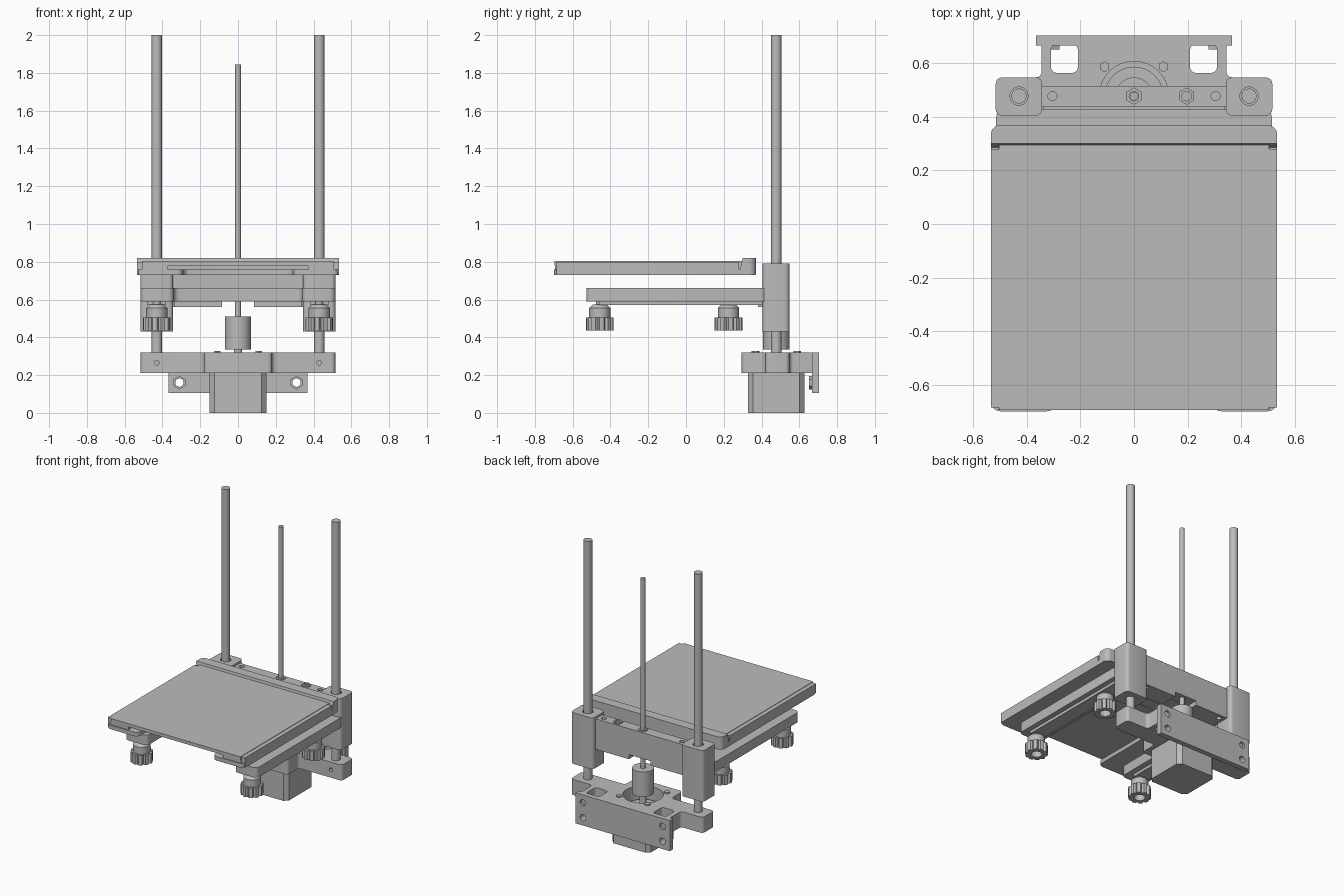
import bpy, bmesh, math
from mathutils import Matrix

if bpy.data.objects.get("Cube"):
    bpy.data.objects.remove(bpy.data.objects["Cube"])

grey = bpy.data.materials.new("mid_grey")
grey.use_nodes = True
COLOUR = (0.5, 0.5, 0.5, 1)
grey.diffuse_color = COLOUR
grey.node_tree.nodes["Principled BSDF"].inputs["Base Color"].default_value = COLOUR


def finish(bm, name):
    bmesh.ops.recalc_face_normals(bm, faces=bm.faces)
    mesh = bpy.data.meshes.new(name)
    bm.to_mesh(mesh)
    bm.free()
    ob = bpy.data.objects.new(name, mesh)
    mesh.materials.append(grey)
    bpy.context.collection.objects.link(ob)
    return ob


def prism(name, pts, z0, z1, radius=0.0, segs=4):
    """Outline extruded upwards, with its vertical edges rounded."""
    bm = bmesh.new()
    face = bm.faces.new([bm.verts.new((x, y, z0)) for x, y in pts])
    new = bmesh.ops.extrude_face_region(bm, geom=[face])["geom"]
    for v in new:
        if isinstance(v, bmesh.types.BMVert):
            v.co.z = z1
    if radius:
        edges = [e for e in bm.edges if abs(e.verts[0].co.z - e.verts[1].co.z) > 1e-5]
        bmesh.ops.bevel(bm, geom=edges, offset=radius, segments=segs,
                        profile=0.5, affect='EDGES')
    return finish(bm, name)


def box(name, x0, x1, y0, y1, z0, z1, radius=0.0, segs=4):
    return prism(name, [(x0, y0), (x1, y0), (x1, y1), (x0, y1)], z0, z1, radius, segs)


def cyl(name, x, y, z0, z1, r, sides=32, axis='Z', r2=None):
    """Cylinder; with axis Y the last two positions run along y."""
    bm = bmesh.new()
    bmesh.ops.create_cone(bm, cap_ends=True, segments=sides, radius1=r,
                          radius2=r if r2 is None else r2, depth=z1 - z0)
    mid = (z0 + z1) / 2
    if axis == 'Z':
        move = Matrix.Translation((x, y, mid))
    else:
        move = Matrix.Translation((x, mid, y)) @ Matrix.Rotation(-math.pi / 2, 4, 'X')
    bm.transform(move)
    return finish(bm, name)


def cut(ob, *cutters):
    for c in cutters:
        c.hide_render = True
        mod = ob.modifiers.new("cut", 'BOOLEAN')
        mod.operation = 'DIFFERENCE'
        mod.solver = 'EXACT'
        mod.object = c
        bpy.context.view_layer.objects.active = ob
        bpy.ops.object.modifier_apply(modifier=mod.name)
        bpy.data.objects.remove(c)


def mirrored(half):
    """Close a right-hand outline, listed front to back, with its mirror image."""
    return half + [(-x, y) for x, y in reversed(half)]


ROD_X, ROD_Y = 0.43, 0.478
SIDES = (("left", 1), ("right", -1))

# Motor with shaft, coupler and lead screw
box("motor_body", -0.15, 0.15, ROD_Y - 0.15, ROD_Y + 0.15, 0, 0.21, 0.026, 1)
cyl("motor_boss", 0, ROD_Y, 0.21, 0.235, 0.11)
cyl("motor_shaft", 0, ROD_Y, 0.235, 0.34, 0.022)
coupler = cyl("shaft_coupler", 0, ROD_Y, 0.335, 0.51, 0.07)
cyl("lead_screw", 0, ROD_Y, 0.335, 1.845, 0.016, 20)

# Base bracket with rod clamps and back flange
base = prism("base_bracket", mirrored([
    (0.18, 0.295), (0.18, 0.42), (0.515, 0.42), (0.515, 0.548),
    (0.345, 0.548), (0.345, 0.69)]), 0.21, 0.32, 0.022)
cut(base, cyl("c", 0, ROD_Y, 0.1, 0.4, 0.13))
for s in (1, -1):
    cut(base, box("c", s * 0.26 - 0.05, s * 0.26 + 0.05, 0.565, 0.672, 0.1, 0.4, 0.02),
        cyl("c", s * ROD_X, 0.265, 0.38, 0.46, 0.013, 16, 'Y'))
flange = box("back_flange", -0.367, 0.367, 0.668, 0.705, 0.105, 0.32)
for s in (1, -1):
    for z in (0.16, 0.265):
        cut(flange, cyl("c", s * 0.31, z, 0.6, 0.8, 0.022, 20, 'Y'))
    nut = cyl("flange_nut", s * 0.31, 0.16, 0.652, 0.668, 0.036, 6, 'Y')
    cut(nut, cyl("c", s * 0.31, 0.16, 0.6, 0.8, 0.022, 20, 'Y'))
    for y in (ROD_Y - 0.11, ROD_Y + 0.11):
        cyl("motor_screw", s * 0.11, y, 0.32, 0.328, 0.02, 6)

# Guide rods
for side, s in SIDES:
    cyl(side + "_guide_rod", s * ROD_X, ROD_Y, 0.21, 2.0, 0.028)

# Carriage: bearing blocks joined by a beam
for side, s in SIDES:
    block = box(side + "_bearing_block", s * ROD_X - 0.087, s * ROD_X + 0.087,
                0.405, 0.548, 0.43, 0.79, 0.024)
    cut(block, cyl("c", s * ROD_X, ROD_Y, 0.3, 0.9, 0.034))
beam = box("carriage_beam", -0.36, 0.36, 0.44, 0.515, 0.56, 0.775)
cut(beam, box("c", -0.085, 0.085, 0.4, 0.6, 0.5, 0.592),
    cyl("c", 0, ROD_Y, 0.5, 0.9, 0.02, 20))
for x in (-0.305, 0.305):
    cut(beam, cyl("c", x, ROD_Y, 0.5, 0.9, 0.017, 16))
for x in (0, 0.197):
    nut = cyl("beam_nut", x, ROD_Y, 0.775, 0.782, 0.032, 6)
    cut(nut, cyl("c", x, ROD_Y, 0.7, 0.9, 0.018, 16))

# Forked carrier under the bed, with a rib below each arm
prism("carrier_fork", mirrored([
    (0.34, 0.25), (0.34, -0.528), (0.515, -0.528), (0.515, 0.43)]),
    0.59, 0.66, 0.03)
box("carrier_rear_rib", -0.34, 0.34, 0.38, 0.445, 0.56, 0.6)
cut(bpy.data.objects["carrier_rear_rib"],
    box("c", -0.085, 0.085, 0.3, 0.5, 0.5, 0.592))
for side, s in SIDES:
    box(side + "_arm_rib", s * ROD_X - 0.05, s * ROD_X + 0.05, -0.46, 0.41, 0.57, 0.595)

# Levelling knobs with scalloped grips
for side, s in SIDES:
    for end, y in (("front", -0.457), ("rear", 0.225)):
        name = side + "_" + end + "_knob"
        x = s * ROD_X
        outline = []
        for i in range(40):
            r = 0.073 if i % 4 < 3 else 0.06
            a = math.tau * i / 40
            outline.append((x + r * math.cos(a), y + r * math.sin(a)))
        grip = prism(name + "_grip", outline, 0.435, 0.505)
        cut(grip, cyl("c", x, y, 0.4, 0.485, 0.036, 24))
        cyl(name + "_collar", x, y, 0.505, 0.555, 0.056)
        cyl(name + "_shoulder", x, y, 0.555, 0.575, 0.056, r2=0.036)
        cyl(name + "_screw", x, y, 0.47, 0.6, 0.02, 16)

# Print bed: forked frame, plate, side rails and raised rear lip
prism("bed_frame", mirrored([
    (0.29, 0.12), (0.29, -0.7), (0.535, -0.7), (0.535, 0.368)]),
    0.73, 0.758, 0.035)
box("bed_core", -0.505, 0.505, -0.695, 0.3, 0.78, 0.803)
for side, s in SIDES:
    x0, x1 = sorted((s * 0.37, s * 0.507))
    box(side + "_bed_spacer", x0, x1, -0.693, 0.3, 0.757, 0.781)
    x0, x1 = sorted((s * 0.505, s * 0.535))
    box(side + "_bed_rail", x0, x1, -0.685, 0.28, 0.735, 0.8)
box("bed_rear_core", -0.37, 0.37, 0.16, 0.31, 0.757, 0.781)
lip = box("bed_rear_lip", -0.535, 0.535, 0.28, 0.37, 0.732, 0.82)
bm = bmesh.new()
bm.from_mesh(lip.data)
corners = [e for e in bm.edges if all(v.co.y > 0.36 for v in e.verts)
           and abs(e.verts[0].co.x - e.verts[1].co.x) < 0.01]
bmesh.ops.bevel(bm, geom=corners, offset=0.035, segments=5, profile=0.5, affect='EDGES')
for v in bm.verts:
    if v.co.z > 0.81 and v.co.y < 0.285:
        v.co.y = 0.3
bm.to_mesh(lip.data)
bm.free()

# Smooth the round parts, keep the edges crisp
bpy.ops.object.select_all(action='DESELECT')
for ob in bpy.context.collection.objects:
    if ob.type == 'MESH' and grey.name in ob.data.materials:
        ob.select_set(True)
        bpy.context.view_layer.objects.active = ob
bpy.ops.object.shade_smooth_by_angle(angle=math.radians(30))
